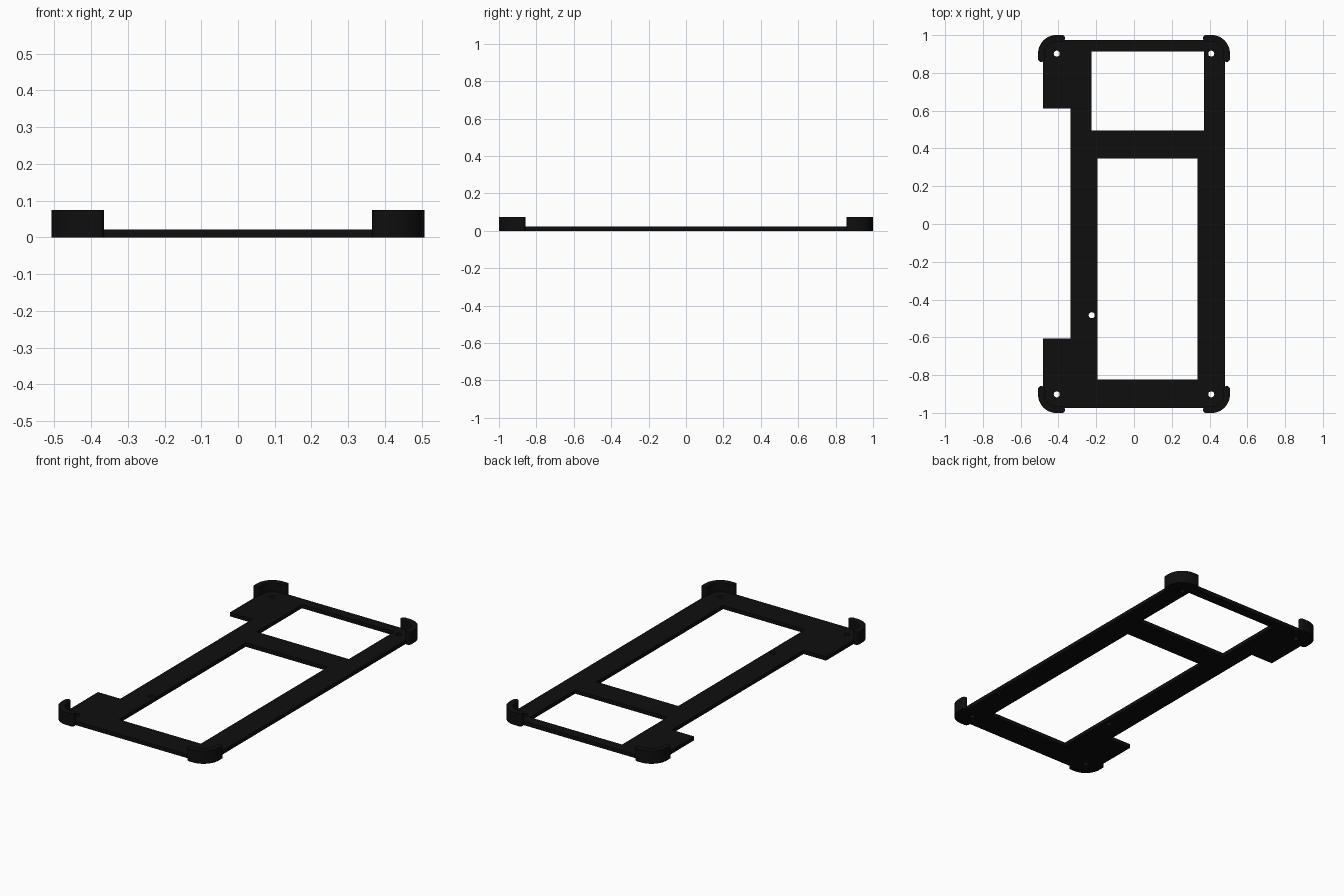
import bpy, bmesh
from math import sin, cos, radians

if "Cube" in bpy.data.objects:
    bpy.data.objects.remove(bpy.data.objects["Cube"])

PLATE_H, WALL_H = 0.022, 0.074
CX, CY = 0.409, 0.902            # screw hole / corner centres
R_OUT, WALL_T, WING = 0.099, 0.034, 0.044

black = bpy.data.materials.new("matte black")
black.diffuse_color = (0.0045, 0.0045, 0.0045, 1)
black.use_nodes = True
black.node_tree.nodes["Principled BSDF"].inputs["Base Color"].default_value = black.diffuse_color


def arc(cx, cy, r, a0, a1, n=12):
    angles = [radians(a0 + (a1 - a0) * i / n) for i in range(n + 1)]
    return [(cx + r * cos(a), cy + r * sin(a)) for a in angles]


def rect(x0, x1, y0, y1):
    return [(x0, y0), (x1, y0), (x1, y1), (x0, y1)]


def slab(name, loops, height):
    """Extrude a filled outline (first loop) with holes (other loops) up from z = 0."""
    curve = bpy.data.curves.new(name, 'CURVE')
    curve.dimensions = '2D'
    curve.fill_mode = 'BOTH'
    curve.extrude = height / 2
    for pts in loops:
        spline = curve.splines.new('POLY')
        spline.points.add(len(pts) - 1)
        for p, (x, y) in zip(spline.points, pts):
            p.co = (x, y, 0, 1)
        spline.use_cyclic_u = True
    obj = bpy.data.objects.new(name, curve)
    bpy.context.collection.objects.link(obj)
    bpy.ops.object.select_all(action='DESELECT')
    obj.select_set(True)
    bpy.context.view_layer.objects.active = obj
    bpy.ops.object.convert(target='MESH')
    obj = bpy.context.object
    bm = bmesh.new()
    bm.from_mesh(obj.data)
    bmesh.ops.remove_doubles(bm, verts=bm.verts, dist=1e-5)
    bmesh.ops.recalc_face_normals(bm, faces=bm.faces)
    bmesh.ops.translate(bm, verts=bm.verts, vec=(0, 0, height / 2))
    bm.to_mesh(obj.data)
    bm.free()
    obj.data.materials.clear()
    obj.data.materials.append(black)
    bpy.ops.object.shade_smooth_by_angle(angle=radians(30))
    return obj


# Flat frame: rounded corners, a long notch on the left, two windows, five holes
r = 0.072
outline = (arc(CX, -CY, r, -90, 0) + arc(CX, CY, r, 0, 90) + arc(-CX, CY, r, 90, 180)
           + [(-0.481, 0.611), (-0.336, 0.611), (-0.336, -0.606), (-0.481, -0.606)]
           + arc(-CX, -CY, r, 180, 270))
windows = [rect(-0.226, 0.370, 0.495, 0.913), rect(-0.193, 0.336, -0.823, 0.347)]
holes = [arc(x, y, 0.016, 0, 345, 23) for x, y in
         [(CX, CY), (-CX, CY), (CX, -CY), (-CX, -CY), (-0.224, -0.483)]]
slab("frame_plate", [outline] + windows + holes, PLATE_H)

# Raised corner guards: a quarter ring with short wings and rounded ends
mid, cap = R_OUT - WALL_T / 2, WALL_T / 2
end = WING - cap
guard = (arc(0, 0, R_OUT, 0, 90, 20) + arc(-end, mid, cap, 90, 270)
         + arc(0, 0, R_OUT - WALL_T, 90, 0, 20) + arc(mid, -end, cap, 180, 360))
for sy, side in ((-1, "front"), (1, "back")):
    for sx, hand in ((-1, "left"), (1, "right")):
        pts = [(sx * (CX + x), sy * (CY + y)) for x, y in guard]
        slab(f"corner_guard_{side}_{hand}", [pts], WALL_H)
